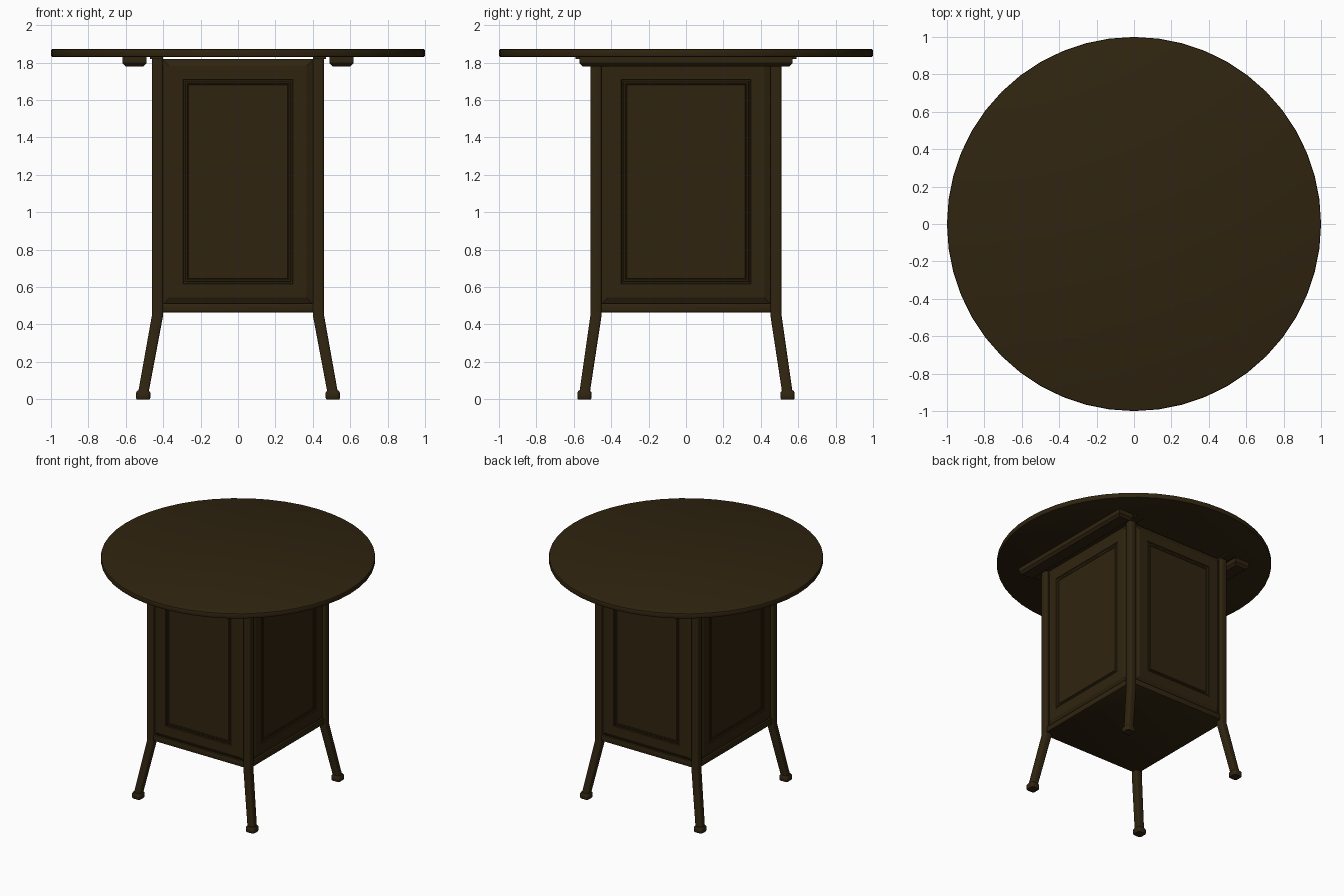
import bpy, bmesh, math
from mathutils import Matrix, Vector

cube = bpy.data.objects.get("Cube")
if cube:
    bpy.data.objects.remove(cube, do_unlink=True)

wood = bpy.data.materials.new("dark brown wood")
wood.use_nodes = True
wood.diffuse_color = (0.029, 0.0175, 0.005, 1)
bsdf = next(n for n in wood.node_tree.nodes if n.type == 'BSDF_PRINCIPLED')
bsdf.inputs["Base Color"].default_value = wood.diffuse_color
bsdf.inputs["Roughness"].default_value = 0.7


def finish(name, bm, smooth=True):
    bmesh.ops.recalc_face_normals(bm, faces=bm.faces)
    mesh = bpy.data.meshes.new(name)
    bm.to_mesh(mesh)
    bm.free()
    mesh.materials.append(wood)
    ob = bpy.data.objects.new(name, mesh)
    bpy.context.collection.objects.link(ob)
    if smooth:
        bpy.ops.object.select_all(action='DESELECT')
        ob.select_set(True)
        bpy.context.view_layer.objects.active = ob
        bpy.ops.object.shade_smooth_by_angle(angle=math.radians(40))
    return ob


def box_mesh(center, size):
    bm = bmesh.new()
    bmesh.ops.create_cube(bm, size=1)
    bmesh.ops.scale(bm, vec=size, verts=bm.verts)
    bmesh.ops.translate(bm, vec=center, verts=bm.verts)
    return bm


def loft(name, sections):
    """Rounded square sections (x, y, z, half width) joined into a tube."""
    bm = bmesh.new()
    rings = []
    for x, y, z, h in sections:
        r = h * 0.45
        ring = []
        for q in range(4):
            mid = math.radians(45 + 90 * q)
            cx = math.copysign(h - r, math.cos(mid))
            cy = math.copysign(h - r, math.sin(mid))
            for k in range(4):
                a = math.radians(90 * q + 30 * k)
                ring.append(bm.verts.new((x + cx + r * math.cos(a),
                                          y + cy + r * math.sin(a), z)))
        rings.append(ring)
    n = len(rings[0])
    for a, b in zip(rings, rings[1:]):
        for i in range(n):
            j = (i + 1) % n
            bm.faces.new((a[i], a[j], b[j], b[i]))
    bm.faces.new(rings[0])
    bm.faces.new(rings[-1])
    return finish(name, bm)


def raised_panel(name, half_width, distance, angle):
    """Panel facing -y with a sloped border and a double groove, then turned."""
    low, high, thick = 0.505, 1.82, 0.025
    bm = box_mesh((0, -distance + thick / 2, (low + high) / 2),
                  (2 * half_width, thick, high - low))
    bm.normal_update()
    face = min(bm.faces, key=lambda f: f.calc_center_median().y)
    for width, depth in ((0.008, 0), (0.03, 0.016), (0.072, 0),
                         (0.004, -0.006), (0.007, 0), (0.004, 0.004),
                         (0.008, 0), (0.004, -0.004), (0.004, 0.004)):
        bmesh.ops.inset_region(bm, faces=[face], thickness=width,
                               depth=depth, use_even_offset=True)
        bm.normal_update()
    bmesh.ops.transform(bm, matrix=Matrix.Rotation(angle, 4, 'Z'), verts=bm.verts)
    finish(name, bm, smooth=False)


# Round table top with a softened rim
bm = bmesh.new()
bmesh.ops.create_cone(bm, cap_ends=True, segments=48, radius1=1, radius2=1,
                      depth=0.042, matrix=Matrix.Translation((0, 0, 1.851)))
rim = [e for e in bm.edges if abs(e.verts[0].co.z - e.verts[1].co.z) < 1e-4]
bmesh.ops.bevel(bm, geom=rim, offset=0.008, segments=2, affect='EDGES', profile=0.5)
finish("table_top", bm)

# Posts that bend outward into legs, and their feet
for sx, side in ((-1, "right"), (1, "left")):
    for sy, end in ((-1, "front"), (1, "back")):
        px, py, fx, fy = sx * 0.43, sy * 0.481, sx * 0.507, sy * 0.543
        loft(f"{end}_{side}_leg", ((fx, fy, 0.03, 0.028), (px, py, 0.45, 0.03),
                                   (px, py, 0.48, 0.03), (px, py, 1.825, 0.03)))
        loft(f"{end}_{side}_foot", ((fx, fy, 0, 0.035), (fx, fy, 0.006, 0.038),
                                    (fx, fy, 0.036, 0.038), (fx, fy, 0.046, 0.031)))

# Cabinet floor with rounded edges
bm = box_mesh((0, 0, 0.489), (0.9, 1.0, 0.048))
bmesh.ops.bevel(bm, geom=bm.edges[:], offset=0.008, segments=2,
                affect='EDGES', profile=0.5)
finish("cabinet_floor", bm)

# Cabinet panels on four sides
for i, name in enumerate(("front", "left", "back", "right")):
    width, distance = ((0.405, 0.485), (0.457, 0.434))[i % 2]
    raised_panel(name + "_panel", width, distance, i * math.pi / 2)

# Support strips and chamfered runners beneath the top
for s, side in ((-1, "right"), (1, "left")):
    finish(side + "_support_strip",
           box_mesh((s * 0.435, 0, 1.825), (0.07, 1.18, 0.012)), False)
    bm = box_mesh((s * 0.553, 0, 1.805), (0.13, 1.14, 0.052))
    lower = [e for e in bm.edges if all(v.co.z < 1.8 for v in e.verts)]
    bmesh.ops.bevel(bm, geom=lower, offset=0.018, segments=1, affect='EDGES')
    finish(side + "_runner", bm, False)
